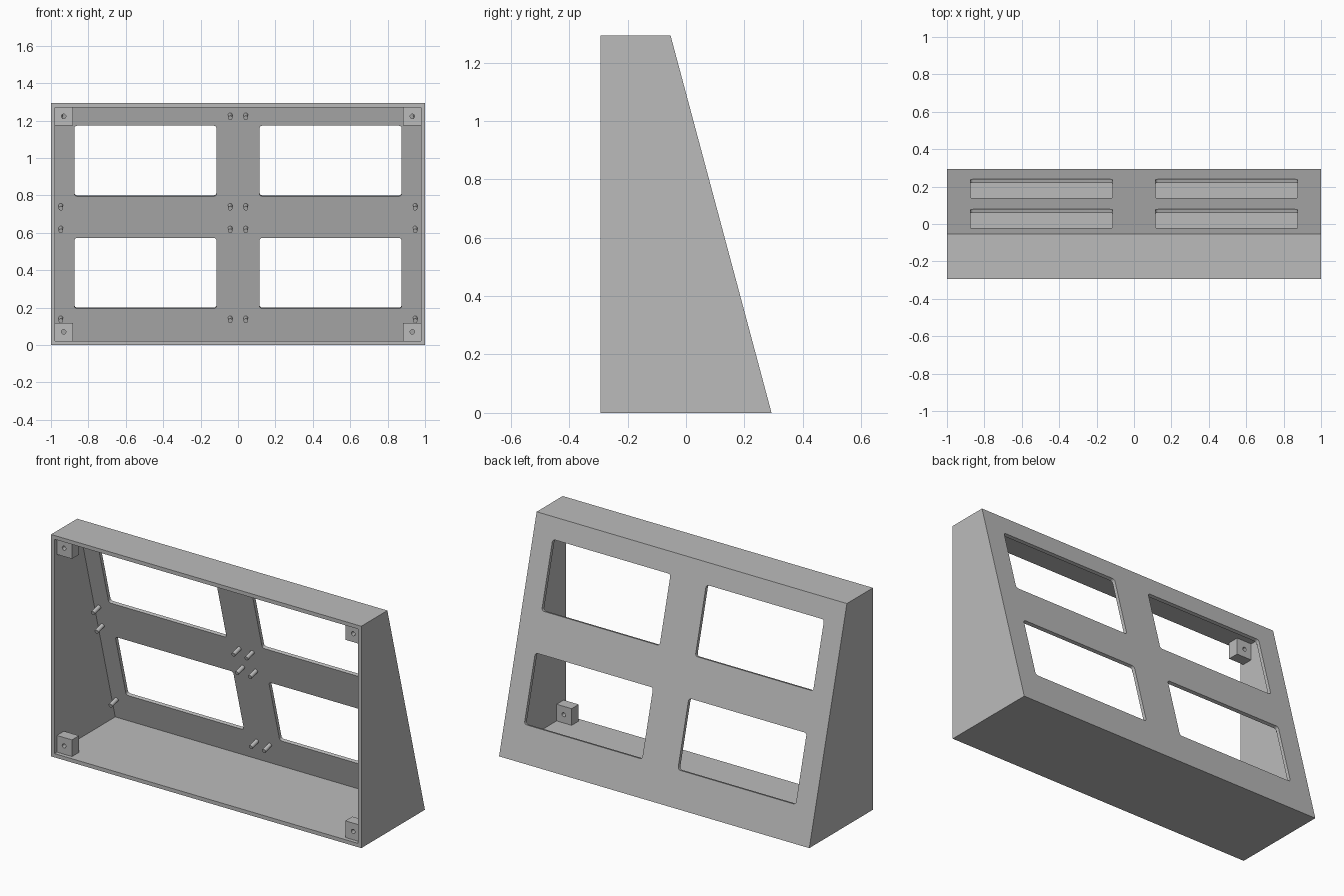
import bpy, bmesh, math
from mathutils import Matrix, Vector

if "Cube" in bpy.data.objects:
    bpy.data.objects.remove(bpy.data.objects["Cube"], do_unlink=True)

HALF_Y, HEIGHT, TOP_Y, WALL, PANEL = 0.293, 1.293, -0.053, 0.022, 0.02
TILT = math.atan((HALF_Y - TOP_Y) / HEIGHT)
LEAN = Matrix.Rotation(TILT, 4, 'X')

grey = bpy.data.materials.new("plain grey")
grey.use_nodes = True
grey.diffuse_color = (0.5, 0.5, 0.5, 1)
grey.node_tree.nodes["Principled BSDF"].inputs["Base Color"].default_value = (0.5, 0.5, 0.5, 1)


def back_y(z):
    return HALF_Y - z * math.tan(TILT)


def finish(bm, name):
    bmesh.ops.recalc_face_normals(bm, faces=bm.faces)
    mesh = bpy.data.meshes.new(name)
    bm.to_mesh(mesh)
    bm.free()
    mesh.materials.append(grey)
    obj = bpy.data.objects.new(name, mesh)
    bpy.context.collection.objects.link(obj)
    return obj


def prism(name, profile, half_width):
    bm = bmesh.new()
    face = bm.faces.new([bm.verts.new((-half_width, y, z)) for y, z in profile])
    moved = bmesh.ops.extrude_face_region(bm, geom=[face])["geom"]
    bmesh.ops.translate(bm, vec=(2 * half_width, 0, 0),
                        verts=[v for v in moved if isinstance(v, bmesh.types.BMVert)])
    return finish(bm, name)


def box(name, size, matrix, round_radius=0):
    bm = bmesh.new()
    bmesh.ops.create_cube(bm, size=1, matrix=Matrix.Diagonal((*size, 1)))
    if round_radius:
        edges = [e for e in bm.edges if abs(e.verts[0].co.y - e.verts[1].co.y) > 0.01]
        bmesh.ops.bevel(bm, geom=edges, offset=round_radius, segments=4,
                        profile=0.5, affect='EDGES')
    bm.transform(matrix)
    return finish(bm, name)


def cylinder(name, radius, length, matrix):
    # Axis runs along local y
    bm = bmesh.new()
    bmesh.ops.create_cone(bm, cap_ends=True, segments=20, radius1=radius, radius2=radius,
                          depth=length, matrix=matrix @ Matrix.Rotation(math.pi / 2, 4, 'X'))
    return finish(bm, name)


def cut(obj, cutters):
    for cutter in cutters:
        cutter.hide_render = True
        mod = obj.modifiers.new("cut", 'BOOLEAN')
        mod.operation, mod.solver, mod.object = 'DIFFERENCE', 'EXACT', cutter
    bpy.context.view_layer.update()
    result = obj.evaluated_get(bpy.context.evaluated_depsgraph_get())
    obj.data = bpy.data.meshes.new_from_object(result)
    obj.modifiers.clear()
    for cutter in cutters:
        bpy.data.objects.remove(cutter, do_unlink=True)


def smooth(obj):
    bpy.ops.object.select_all(action='DESELECT')
    obj.select_set(True)
    bpy.context.view_layer.objects.active = obj
    bpy.ops.object.shade_smooth_by_angle(angle=math.radians(30))


# Wedge shell, hollow and open at the front
housing = prism("housing", [(-HALF_Y, 0), (HALF_Y, 0), (TOP_Y, HEIGHT), (-HALF_Y, HEIGHT)], 1)
low, high = WALL, HEIGHT - WALL
inset = PANEL / math.cos(TILT)
cutters = [prism("cavity_cutter", [(-HALF_Y - 0.1, low), (back_y(low) - inset, low),
                                   (back_y(high) - inset, high), (-HALF_Y - 0.1, high)], 1 - WALL)]

# Four rounded windows through the sloping back
for z in (0.389, 0.989):
    for side in (-1, 1):
        place = Matrix.Translation((side * 0.495, back_y(z), z)) @ LEAN
        cutters.append(box("window_cutter", (0.76, 0.1, 0.391), place, 0.015))
cut(housing, cutters)
smooth(housing)

# Drilled mounting blocks in the front corners
BLOCK, DEPTH, BLOCK_Y = 0.097, 0.065, -0.238
for level, z in (("lower", WALL + BLOCK / 2), ("upper", HEIGHT - WALL - BLOCK / 2)):
    for side, label in ((-1, "right"), (1, "left")):
        place = Matrix.Translation((side * (1 - WALL - BLOCK / 2), BLOCK_Y, z))
        block = box(f"{level}_{label}_corner_block", (BLOCK, DEPTH, BLOCK), place)
        hole = Matrix.Translation((side * 0.932, BLOCK_Y, z))
        cut(block, [cylinder("hole_cutter", 0.012, 0.2, hole)])
        smooth(block)

# Pegs standing square to the inside of the back panel
PEG = 0.06
for row, z in enumerate((0.137, 0.617, 0.738, 1.222)):
    for x in (-0.947, -0.042, 0.042, 0.947):
        base = Vector((x, back_y(z) - inset, z))
        offset = LEAN @ Vector((0, -PEG / 2 + 0.005, 0))
        peg = cylinder(f"peg_row_{row + 1}", 0.012, PEG + 0.01,
                       Matrix.Translation(base + offset + Vector((0, 0, 0.008))) @ LEAN)
        smooth(peg)
